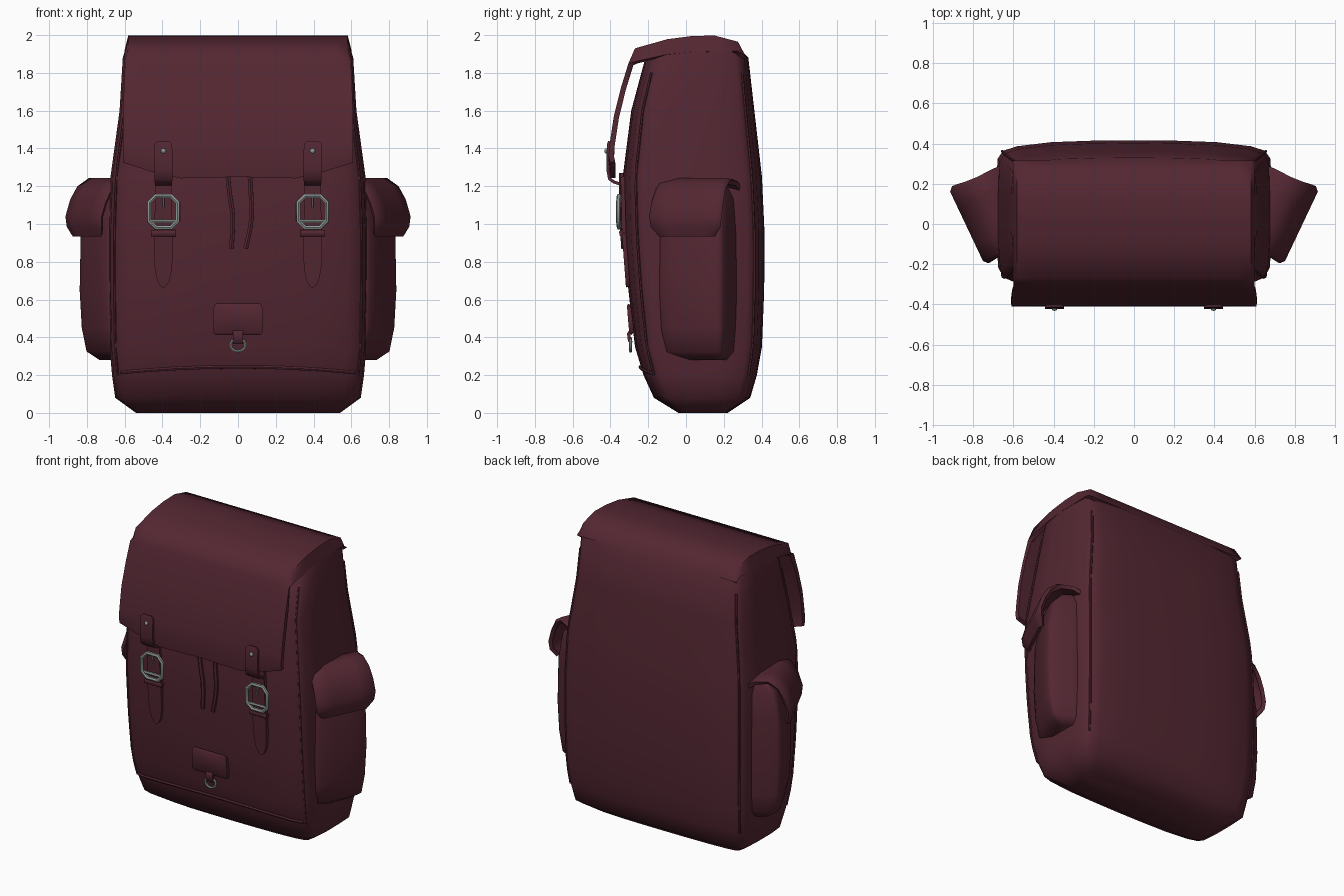
import bpy, bmesh, math
from mathutils import Vector

if "Cube" in bpy.data.objects:
    bpy.data.objects.remove(bpy.data.objects["Cube"])


def material(name, rgb):
    m = bpy.data.materials.new(name)
    m.diffuse_color = (*rgb, 1)
    m.use_nodes = True
    m.node_tree.nodes["Principled BSDF"].inputs["Base Color"].default_value = m.diffuse_color
    return m


LEATHER = material("burgundy leather", (0.088, 0.020, 0.032))
METAL = material("dull silver metal", (0.27, 0.31, 0.30))

# Half cross-section shared by the body and pockets (unit half-width, unit depth)
HALF = [(0, -1), (.3, -.993), (.6, -.97), (.85, -.9), (.95, -.82), (.985, -.7), (1, -.3),
        (1, .3), (.99, .75), (.95, .86), (.85, .92), (.6, .975), (.3, .995), (0, 1)]
RING = HALF + [(-a, b) for a, b in HALF[-2:0:-1]]

# Body sections: height, half-width, front y, back y
BODY = [(0, .54, -.04, .22), (.08, .65, -.17, .34), (.2, .667, -.225, .375),
        (.35, .68, -.27, .402), (.65, .685, -.305, .414), (.95, .685, -.328, .416),
        (1.25, .675, -.335, .402), (1.6, .627, -.29, .362), (1.88, .61, -.215, .33),
        (1.965, .585, -.06, .25)]


def lerp_table(table, t):
    for a, b in zip(table, table[1:]):
        if t <= b[0]:
            k = (t - a[0]) / (b[0] - a[0])
            return [p + (q - p) * k for p, q in zip(a, b)]
    return list(table[-1])


def body_point(a, b, z):
    _, hw, yf, yb = lerp_table(BODY, z)
    return Vector((a * hw, (yf + yb) / 2 + b * (yb - yf) / 2, z))


def front_y(x, z):
    hw = lerp_table(BODY, z)[1]
    return body_point(0, lerp_table(HALF[:6], abs(x) / hw)[1], z).y


def add_mesh(name, bm, mat, mirror=False, thick=0):
    me = bpy.data.meshes.new(name)
    bm.to_mesh(me)
    bm.free()
    me.materials.append(mat)
    ob = bpy.data.objects.new(name, me)
    bpy.context.collection.objects.link(ob)
    if thick:
        s = ob.modifiers.new("thickness", 'SOLIDIFY')
        s.thickness, s.offset = thick, -1
    if mirror:
        ob.modifiers.new("mirror", 'MIRROR').use_mirror_merge = False
    return ob


def loft(name, rings, mat, mirror=False):
    bm = bmesh.new()
    vs = [[bm.verts.new(p) for p in r] for r in rings]
    n = len(vs[0])
    for r, s in zip(vs, vs[1:]):
        for i in range(n):
            bm.faces.new((r[i], r[(i + 1) % n], s[(i + 1) % n], s[i]))
    bm.faces.new(vs[0])
    bm.faces.new(vs[-1])
    bmesh.ops.recalc_face_normals(bm, faces=bm.faces)
    return add_mesh(name, bm, mat, mirror)


def sheet(name, rows, thick, mat=LEATHER, mirror=False):
    bm = bmesh.new()
    vs = [[bm.verts.new(p) for p in r] for r in rows]
    for r, s in zip(vs, vs[1:]):
        for i in range(len(r) - 1):
            bm.faces.new((r[i], s[i], s[i + 1], r[i + 1]))
    return add_mesh(name, bm, mat, mirror, thick)


def ribbon(name, x, path, thick, mirror=False):
    """path: (y, z, half-width) from top to bottom"""
    return sheet(name, [[(x + w * k, y, z) for k in (-1, 0, 1)] for y, z, w in path],
                 thick, mirror=mirror)


def tube(name, pts, r, mat, cyclic=False, mirror=False, smooth=False):
    cu = bpy.data.curves.new(name, 'CURVE')
    cu.dimensions, cu.bevel_depth, cu.bevel_resolution, cu.use_fill_caps = '3D', r, 1, True
    cu.resolution_u = 5
    if smooth:
        sp = cu.splines.new('NURBS')
        sp.points.add(len(pts) - 1)
        sp.order_u, sp.use_endpoint_u = 3, not cyclic
    else:
        sp = cu.splines.new('POLY')
        sp.points.add(len(pts) - 1)
    for p, c in zip(sp.points, pts):
        p.co = (*c, 1)
    sp.use_cyclic_u = cyclic
    cu.materials.append(mat)
    ob = bpy.data.objects.new(name, cu)
    bpy.context.collection.objects.link(ob)
    if mirror:
        ob.modifiers.new("mirror", 'MIRROR').use_mirror_merge = False
    return ob


# Main bag body
loft("bag_body", [[body_point(a, b, s[0]) for a, b in RING] for s in BODY], LEATHER)

# Piping along the vertical corners and across the lower front
for nm, a, b in (("front_piping", .955, -.815), ("back_piping", .955, .855)):
    tube(nm, [body_point(a, b, z / 20) for z in range(4, 38, 2)], .007, LEATHER, mirror=True)
seam = []
for i in range(-10, 11):
    x = .062 * i
    z = .243 - .03 * (i / 10) ** 2
    seam.append((x, front_y(x, z) - .004, z))
tube("lower_front_seam", seam, .01, LEATHER)

# Main flap: back edge, over the top, down the front; (y, z, side droop)
FLAP = [(.315, 1.89, 0), (.275, 1.965, .05), (.15, 1.998, .085), (.03, 1.995, .085),
        (-.1, 1.978, .08), (-.27, 1.93, .07), (-.305, 1.85, 0), (-.345, 1.72, 0),
        (-.382, 1.57, 0), (-.405, 1.42, 0), (-.41, 1.33, 0), (-.402, 1.24, 0)]
COLS = [-1, -.965, -.85, -.7, -.5, -.25, 0, .25, .5, .7, .85, .965, 1]
rows = []
for i, (y, z, droop) in enumerate(FLAP):
    row = []
    hw = .602 if i < 6 else .592 + .006 * min(i - 5, 3)
    for c in COLS:
        dz = -droop if abs(c) == 1 else 0
        if i == len(FLAP) - 1:          # wavy lower edge with raised corners
            dz = .075 * max(0, abs(c) - .55) / .45 - .008 * math.sin(math.pi * abs(c)) + .01
        elif i == len(FLAP) - 2:
            dz = .03 * max(0, abs(c) - .55) / .45
        row.append((c * hw, y, z + dz))
    rows.append(row)
sheet("main_flap", rows, .028)

# Closing straps: tab on the flap, strap on the body, keeper loop
SX = .395
ribbon("flap_tab", SX, [(-.412, 1.44, .03), (-.417, 1.425, .046), (-.422, 1.36, .048),
                        (-.422, 1.29, .048), (-.412, 1.235, .048), (-.385, 1.215, .045),
                        (-.355, 1.205, .044)], .016, True)
ribbon("closing_strap", SX, [(front_y(SX, z) - .022, z, w) for z, w in (
    (1.25, .044), (1.15, .044), (1.05, .046), (.95, .05), (.85, .05), (.76, .045),
    (.70, .033), (.675, .018), (.665, .008))], .022, True)
ribbon("strap_keeper", SX, [(front_y(SX, z) - o, z, .066) for z, o in (
    (.968, .03), (.96, .036), (.943, .036), (.935, .03))], .032, True)

# Rivets on the tabs
bm = bmesh.new()
bmesh.ops.create_uvsphere(bm, u_segments=8, v_segments=6, radius=.014)
for v in bm.verts:
    v.co = (v.co.x + SX, v.co.y * .7 - .422, v.co.z + 1.387)
add_mesh("tab_rivet", bm, METAL, True)

# Buckles: eight-sided frame, cross bar and prong
by = front_y(SX, 1.06) - .034
W, H, C = .076, .084, .036
corner = [(W, H - C), (W - C, H), (C - W, H), (-W, H - C),
          (-W, C - H), (C - W, -H), (W - C, -H), (W, C - H)]
tube("buckle_frame", [(SX + x, by - .01 * (1 - abs(z) / H), 1.065 + z) for x, z in corner],
     .0125, METAL, True, True)
tube("buckle_bar", [(SX - W, by, 1.015), (SX + W, by, 1.015)], .010, METAL, mirror=True)
tube("buckle_prong", [(SX, by, 1.14), (SX, by - .006, 1.09)], .006, METAL, mirror=True)

# Drawcords hanging from under the flap
for nm, pts in (("left_drawcord", [(-.055, 1.27), (-.045, 1.15), (-.022, 1.03), (-.035, .87)]),
                ("right_drawcord", [(.062, 1.27), (.07, 1.15), (.075, 1.0), (.04, .87)])):
    tube(nm, [(x, front_y(x, z) - .008, z) for x, z in pts], .014, LEATHER, smooth=True)

# Small front patch with a tab and ring
ribbon("front_patch", 0, [(front_y(0, z) - o, z, w) for z, w, o in (
    (.578, .115, .008), (.568, .128, .017), (.5, .13, .02), (.425, .13, .022),
    (.413, .118, .012))], .026)
ribbon("patch_tab", 0, [(front_y(0, z) - o, z, .026) for z, o in (
    (.435, .024), (.42, .034), (.38, .034), (.365, .024))], .018)
ry = front_y(0, .36) - .022
tube("patch_ring", [(.04 * math.cos(t * math.pi / 6), ry, .36 + .034 * math.sin(t * math.pi / 6))
                    for t in range(12)], .008, METAL, True)

# Side pockets, turned 25 degrees towards the front
D, N, U0 = Vector((.428, .904, 0)), Vector((.904, -.428, 0)), .345


def pocket_point(u, n, z):
    return D * (U0 + u) + N * n + Vector((0, 0, z))


POCKET = [(.28, .135, .60), (.325, .172, .665), (.45, .183, .69), (.65, .19, .70),
          (.95, .186, .695), (1.13, .172, .66), (1.2, .14, .60)]
loft("side_pocket", [[pocket_point(a * w, (n + .45) / 2 - b * (n - .45) / 2, z) for a, b in RING]
                     for z, w, n in POCKET], LEATHER, True)

# Pocket flaps: strip arching from the body out and down; (n, z, half-width)
PFLAP = [(.47, 1.20, .20), (.54, 1.238, .203), (.625, 1.243, .20), (.69, 1.20, .204),
         (.73, 1.13, .21), (.757, 1.04, .212), (.752, .985, .205), (.735, .935, .165)]
sheet("side_pocket_flap",
      [[pocket_point(c * w, n - (.02 if abs(c) == 1 else 0),
                     z - (.012 if abs(c) == 1 and z > 1.1 else 0))
        for c in (-1, -.9, -.5, 0, .5, .9, 1)] for n, z, w in PFLAP], .026, mirror=True)

# Apply modifiers, turn tubes into meshes and shade smoothly
bpy.ops.object.select_all(action='SELECT')
bpy.context.view_layer.objects.active = bpy.context.scene.objects["bag_body"]
bpy.ops.object.convert(target='MESH')
bpy.ops.object.select_all(action='SELECT')
bpy.ops.object.shade_smooth_by_angle(angle=math.radians(55))
